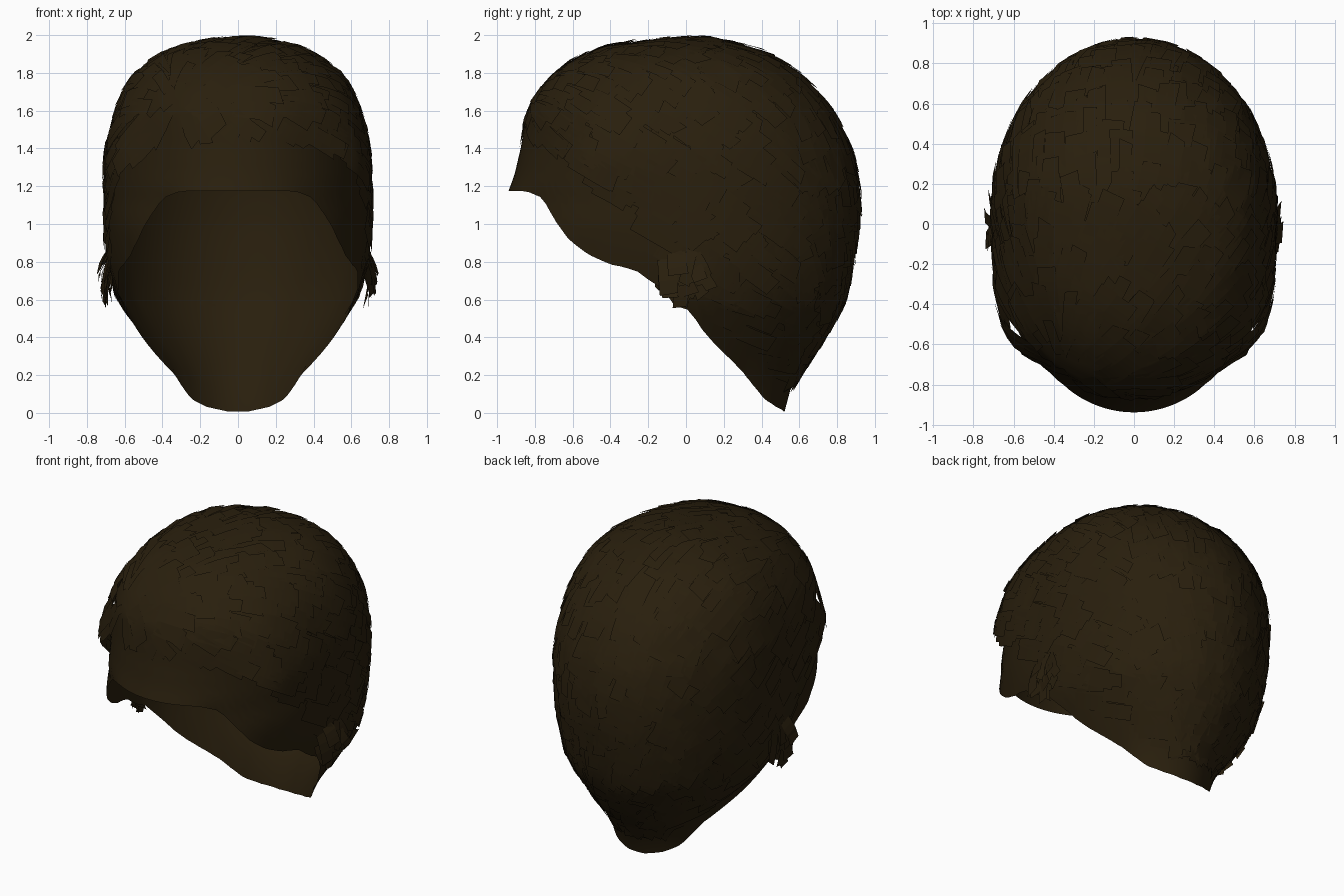
import bpy, bmesh, math, random
from mathutils import Vector
from mathutils.bvhtree import BVHTree

if "Cube" in bpy.data.objects:
    bpy.data.objects.remove(bpy.data.objects["Cube"])

random.seed(4)
brown = bpy.data.materials.new("dark_brown_hair")
brown.diffuse_color = (0.022, 0.0135, 0.004, 1)
brown.use_nodes = True
brown.node_tree.nodes["Principled BSDF"].inputs["Base Color"].default_value = brown.diffuse_color

TOP, MID = 1.98, 0.05
# height -> half width, back y, front y of the horizontal cross-sections
WIDTH = [(0, .36), (.2, .38), (.4, .51), (.6, .635), (.8, .685), (1, .695), (1.2, .70), (1.4, .69),
         (1.6, .64), (1.7, .598), (1.8, .53), (1.9, .39), (1.95, .24), (TOP, 0)]
BACK = [(0, .52), (.15, .56), (.3, .66), (.4, .73), (.6, .84), (.8, .88), (1, .91), (1.2, .91),
        (1.4, .87), (1.6, .77), (1.8, .585), (1.87, .48), (1.93, .33), (TOP, MID)]
FRONT = [(0, -.7), (.6, -.75), (.8, -.85), (1.1, -.92), (1.18, -.94), (1.25, -.91), (1.4, -.875),
         (1.6, -.84), (1.7, -.78), (1.8, -.68), (1.87, -.57), (1.92, -.45), (1.955, -.28), (TOP, MID)]
# roundness exponent and narrowing of the front half at each height
ROUND = [(.75, 3), (.95, 2.5), (1.14, 2), (1.4, 2.1), (1.6, 2.3)]
TEMPLE = [(.75, .89), (1, .98), (1.15, 1)]
# side outline of the lower rim, and of where the hair strands end: y -> z
RIM = [(-.94, 1.18), (-.84, 1.175), (-.76, 1.14), (-.7, 1.03), (-.62, .92), (-.52, .84), (-.4, .79),
       (-.27, .76), (-.16, .68), (0, .6), (.07, .46), (.15, .37), (.3, .22), (.42, .07), (.52, .01)]
HAIRLINE = [(-.9, 1.43), (-.7, 1.37), (-.4, 1.07), (-.1, .72), (.0, .64), (.08, .5),
            (.16, .38), (.35, .22), (.5, .13)]


def lerp(table, v, f=lambda a: a):
    if v <= table[0][0]:
        return table[0][1]
    for (a, p), (b, q) in zip(table, table[1:]):
        if v <= b:
            return p + (q - p) * (f(v) - f(a)) / (f(b) - f(a))
    return table[-1][1]


def dome(z):
    return -math.sqrt(max(TOP - z, 0))


def skin(ang, z):
    """Point of the head surface at an azimuth and height."""
    w, s, c = lerp(WIDTH, z, dome), math.sin(ang), math.cos(ang)
    end = lerp(BACK if s > 0 else FRONT, z, dome)
    e = 1
    if s < 0:
        e = 2 / lerp(ROUND, z)
        w *= 1 + (lerp(TEMPLE, z) - 1) * min(1, -2 * s)
    return Vector((w * math.copysign(abs(c) ** e, c), MID + abs(end - MID) * math.copysign(abs(s) ** e, s), z))


def puff(p):
    """Extra thickness of the hair over the temples."""
    a = max(0, 1 - abs(p.y + .5) / .4) * max(0, 1 - abs(p.z - 1.3) / .45)
    return .075 * a * min(1, max(0, (abs(p.x) - .3) / .2))


def finish(bm, name, smooth):
    me = bpy.data.meshes.new(name)
    bm.to_mesh(me)
    ob = bpy.data.objects.new(name, me)
    bpy.context.collection.objects.link(ob)
    me.materials.append(brown)
    for p in me.polygons:
        p.use_smooth = smooth
    return ob


# scalp cap: columns running from the crown down to the rim
COLS, ROWS = 120, 28
bm = bmesh.new()
crown = bm.verts.new((0, MID, TOP))
cols = []
for i in range(COLS):
    ang = 2 * math.pi * i / COLS
    zb = TOP - .3
    while zb > .01 and zb > lerp(RIM, skin(ang, zb).y):
        zb -= .004
    cols.append([bm.verts.new(skin(ang, TOP - (TOP - zb) * (r / ROWS) ** 1.7)) for r in range(1, ROWS + 1)])
for i in range(COLS):
    a, b = cols[i], cols[(i + 1) % COLS]
    bm.faces.new((crown, a[0], b[0]))
    for r in range(ROWS - 1):
        bm.faces.new((a[r], a[r + 1], b[r + 1], b[r]))
bm.normal_update()
tree = BVHTree.FromBMesh(bm)
faces = [(f.calc_center_median(), f.calc_area()) for f in bm.faces]
finish(bm, "scalp_cap", True)
bm.free()


def add_strand(bm, root, flow, length, width, base, lift, segs=5, limit=True):
    """Flat strip laid along the cap, rising towards its tip and stopping at the hairline."""
    p, rows = root.copy(), []
    for k in range(segs + 1):
        p, n, _, _ = tree.find_nearest(p)
        d = (flow - n * flow.dot(n)).normalized()
        side = n.cross(d)
        row = []
        for sgn in (-1, 1):
            q, qn, _, _ = tree.find_nearest(p + side * sgn * width / 2)
            if not limit or q.z >= lerp(HAIRLINE, q.y):
                row.append(q + qn * (base + puff(q) + lift * k / segs))
        if len(row) < 2:
            break
        rows.append(row)
        p = p + d * length / segs
    if len(rows) < 3:
        return
    # slanted tip
    rows[-1][random.randint(0, 1)] += d * random.uniform(0, .04)
    vs = [[bm.verts.new(v) for v in row] for row in rows]
    for a, b in zip(vs, vs[1:]):
        bm.faces.new((a[0], b[0], b[1], a[1])).normal_flip()


# overlapping strands combed back and down over the cap
bm = bmesh.new()
for root, _ in random.choices(faces, [f[1] for f in faces], k=1500):
    flow = Vector((.45 if root.y < 0 else .07, .8, -.5 + random.uniform(-.1, .1)))
    flow.x += random.uniform(-.12, .12)
    if root.y > .5:
        flow.y = .3
    add_strand(bm, root, flow, random.uniform(.18, .34), random.uniform(.06, .12), .004,
               random.uniform(.004, .02))
finish(bm, "hair_strands", True)
bm.free()

# loose tufts in front of the ears
bm = bmesh.new()
for sx in (-1, 1):
    for k in range(16):
        root = Vector((sx * .69, random.uniform(-.13, .07), random.uniform(.72, .86)))
        flow = Vector((0, random.uniform(-.6, .6), -1))
        add_strand(bm, root, flow, random.uniform(.08, .16), random.uniform(.05, .1),
                   .015, random.uniform(.03, .08), 3, False)
finish(bm, "sideburn_tufts", False)
bm.free()
